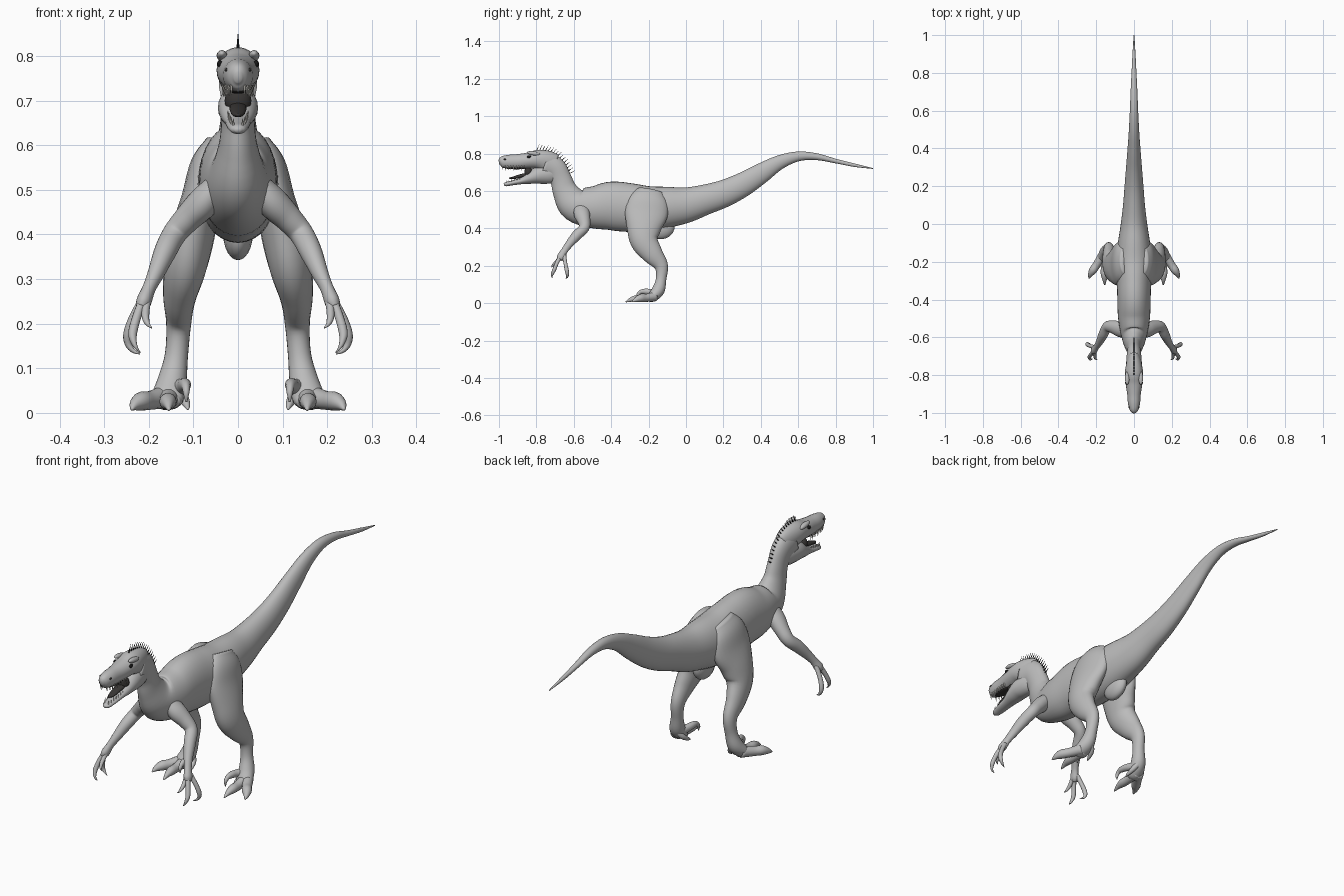
import bpy, bmesh, math
from mathutils import Vector, Matrix


def material(name, r, g, b):
    m = bpy.data.materials.new(name)
    m.diffuse_color = (r, g, b, 1)
    return m


SKIN = material("grey_skin", 0.5, 0.5, 0.5)
DARK = material("dark_mouth", 0.04, 0.037, 0.035)
BLACK = material("black_spines", 0.01, 0.01, 0.01)
IVORY = material("ivory_teeth", 0.75, 0.73, 0.68)


def finish(name, bm, mat, mirror=False, smooth=True):
    bmesh.ops.recalc_face_normals(bm, faces=bm.faces)
    me = bpy.data.meshes.new(name)
    bm.to_mesh(me)
    bm.free()
    me.materials.append(mat)
    if smooth:
        me.shade_smooth()
    ob = bpy.data.objects.new(name, me)
    bpy.context.collection.objects.link(ob)
    if mirror:
        ob.modifiers.new("mirror", 'MIRROR')
    return ob


def spline(rows, steps):
    """Smooth curve through rows of equal length."""
    rows = [Vector(r) for r in rows]
    pts = [rows[0] * 2 - rows[1]] + rows + [rows[-1] * 2 - rows[-2]]
    out = []
    for a, b, c, d in zip(pts, pts[1:], pts[2:], pts[3:]):
        for i in range(steps):
            t = i / steps
            out.append(0.5 * (2 * b + (c - a) * t + (2 * a - 5 * b + 4 * c - d) * t * t
                              + (3 * b - a - 3 * c + d) * t ** 3))
    return out + [rows[-1]]


def loft(name, rows, mat=SKIN, mirror=False, sides=24, steps=5):
    """Tube through rows of (x, y, z, side radius, depth radius)."""
    rows = spline(rows, steps)
    mid = [Vector(r[:3]) for r in rows]
    bm = bmesh.new()
    rings = []
    for i, r in enumerate(rows):
        t = (mid[min(i + 1, len(mid) - 1)] - mid[max(i - 1, 0)]).normalized()
        u = Vector((1, 0, 0))
        u = (u - t * u.dot(t)).normalized()
        v = t.cross(u)
        ru, rv = max(r[3], 0.001), max(r[4], 0.001)
        rings.append([bm.verts.new(mid[i] + u * ru * math.cos(a) + v * rv * math.sin(a))
                      for a in (math.tau * k / sides for k in range(sides))])
    for p, q in zip(rings, rings[1:]):
        for k in range(sides):
            n = (k + 1) % sides
            bm.faces.new((p[k], p[n], q[n], q[k]))
    bm.faces.new(rings[0])
    bm.faces.new(rings[-1])
    return finish(name, bm, mat, mirror)


def blob(name, loc, size, mat=SKIN, mirror=False, tilt=0):
    bm = bmesh.new()
    m = Matrix.Translation(loc) @ Matrix.Rotation(tilt, 4, 'X') @ Matrix.Diagonal((*size, 1))
    bmesh.ops.create_uvsphere(bm, u_segments=20, v_segments=12, radius=1, matrix=m)
    return finish(name, bm, mat, mirror)


def add_cone(bm, base, direction, length, rx, ry, sides=6):
    d = Vector(direction).normalized()
    rot = d.to_track_quat('Z', 'X').to_matrix().to_4x4()
    m = Matrix.Translation(Vector(base) + d * length / 2) @ rot @ Matrix.Diagonal((rx, ry, 1, 1))
    bmesh.ops.create_cone(bm, cap_ends=True, segments=sides, radius1=1, radius2=0.1,
                          depth=length, matrix=m)


# Tail, torso and neck in one sweep: y, z, half width, half depth
body = [(1.0, .72, .002, .002), (.9, .738, .008, .009), (.8, .76, .013, .012),
        (.7, .783, .018, .018), (.6, .785, .022, .026), (.5, .753, .027, .038),
        (.4, .693, .034, .054), (.3, .632, .042, .065), (.2, .585, .05, .073),
        (.1, .553, .058, .081), (0, .525, .07, .095), (-.1, .513, .085, .11),
        (-.2, .505, .095, .121), (-.3, .511, .091, .13), (-.4, .52, .088, .13),
        (-.5, .513, .084, .112), (-.595, .53, .066, .092), (-.645, .597, .044, .068),
        (-.668, .66, .037, .058), (-.70, .718, .039, .062), (-.755, .742, .043, .074)]
loft("body", [(0, *r) for r in body], sides=32)
blob("pelvis_bump", (0, -.13, .405), (.034, .07, .062), tilt=.3)

# Head
skull = [(-.70, .742, .03, .055), (-.74, .757, .041, .058), (-.79, .768, .048, .052),
         (-.84, .763, .045, .043), (-.9, .757, .036, .04), (-.95, .756, .032, .037),
         (-.985, .755, .023, .029), (-1.0, .752, .008, .012)]
loft("skull", [(0, *r) for r in skull])
jaw = [(-.70, .69, .03, .045), (-.74, .688, .04, .049), (-.79, .684, .045, .046),
       (-.835, .669, .04, .032), (-.88, .654, .03, .018), (-.93, .643, .025, .013),
       (-.962, .636, .018, .011), (-.974, .634, .007, .005)]
loft("lower_jaw", [(0, *r) for r in jaw])
blob("brow_ridge", (.036, -.815, .801), (.012, .036, .011), mirror=True, tilt=-.15)
blob("nostril", (.026, -.968, .769), (.004, .007, .004), DARK, True)
blob("eye", (.041, -.84, .783), (.006, .011, .008), BLACK, True)
blob("throat", (0, -.842, .70), (.03, .022, .03), DARK)
loft("tongue", [(0, -.82, .69, .02, .012), (0, -.88, .681, .019, .010),
                (0, -.925, .67, .014, .007), (0, -.945, .668, .004, .003)], DARK, sides=16)
blob("palate", (0, -.905, .722), (.024, .06, .006), DARK)

# Teeth along both jaws
bm = bmesh.new()
for i in range(9):
    f = i / 8
    y = -.982 + .115 * f
    add_cone(bm, (.015 + .018 * f ** .6, y, .735), (0, .15, -1), .026, .004, .004)
    add_cone(bm, (.010 + .015 * f ** .6, y + .02, .640 + .022 * f), (0, .1, 1), .021, .003, .003)
finish("teeth", bm, IVORY, True, smooth=False)

# Row of spines down the back of the head and neck
bm = bmesh.new()
crest = spline([(-.80, .813), (-.74, .808), (-.69, .782), (-.645, .737), (-.61, .68)], 4)
for i, (y, z) in enumerate(crest[:-1]):
    f = i / 15
    add_cone(bm, (0, y, z), (0, .4 + .5 * f, .92 - .35 * f), .042 - .014 * f, .003, .004)
finish("neck_spines", bm, BLACK, smooth=False)

# Hind legs from hip to ball of foot
loft("hind_leg", [(.045, -.19, .60, .03, .07), (.066, -.20, .55, .042, .105),
                  (.083, -.213, .48, .044, .115), (.102, -.225, .40, .05, .092),
                  (.118, -.222, .33, .048, .074), (.131, -.178, .262, .037, .056),
                  (.133, -.133, .20, .028, .037), (.138, -.133, .13, .026, .028),
                  (.148, -.148, .07, .033, .034), (.158, -.18, .034, .036, .027),
                  (.16, -.20, .024, .03, .018)], mirror=True)

# Toes with tapering claws
toes = {
    "outer_toe": [(.165, -.165, .036, .025, .026), (.197, -.215, .028, .021, .021),
                  (.217, -.245, .026, .021, .021), (.231, -.268, .018, .013, .013),
                  (.238, -.288, .008, .003, .003)],
    "middle_toe": [(.155, -.165, .036, .025, .026), (.157, -.225, .026, .019, .020),
                   (.157, -.265, .025, .019, .019), (.156, -.295, .019, .012, .012),
                   (.155, -.322, .007, .003, .003)],
    "sickle_toe": [(.138, -.155, .055, .02, .022), (.124, -.19, .06, .016, .017),
                   (.119, -.22, .063, .014, .015), (.117, -.243, .06, .010, .011),
                   (.116, -.257, .045, .007, .008), (.116, -.257, .024, .002, .002)],
    "rear_toe": [(.14, -.135, .06, .014, .014), (.123, -.15, .035, .012, .012),
                 (.115, -.175, .018, .008, .008), (.112, -.192, .008, .002, .002)],
}
for name, rows in toes.items():
    loft(name, rows, mirror=True, sides=14)

# Arms from shoulder to palm
loft("arm", [(.045, -.56, .515, .025, .04), (.075, -.556, .475, .035, .043),
             (.112, -.545, .437, .031, .034), (.142, -.545, .402, .027, .028),
             (.163, -.585, .362, .025, .027), (.183, -.625, .315, .019, .021),
             (.199, -.65, .28, .015, .018), (.211, -.667, .25, .017, .022),
             (.217, -.675, .235, .012, .016)], mirror=True)

# Fingers with hooked claws
fingers = {
    "outer_finger": [(.208, -.653, .262, .010, .012), (.234, -.645, .215, .010, .010),
                     (.247, -.638, .178, .010, .011), (.246, -.634, .155, .008, .009),
                     (.236, -.636, .14, .005, .006), (.22, -.643, .132, .001, .001)],
    "middle_finger": [(.21, -.667, .26, .010, .012), (.227, -.69, .215, .010, .010),
                      (.236, -.704, .18, .010, .010), (.234, -.713, .16, .007, .008),
                      (.228, -.717, .146, .004, .005), (.219, -.714, .135, .001, .001)],
    "thumb": [(.202, -.66, .265, .010, .010), (.207, -.685, .232, .009, .009),
              (.207, -.703, .212, .008, .008), (.202, -.715, .199, .005, .005),
              (.193, -.719, .19, .001, .001)],
}
for name, rows in fingers.items():
    loft(name, rows, mirror=True, sides=12)
